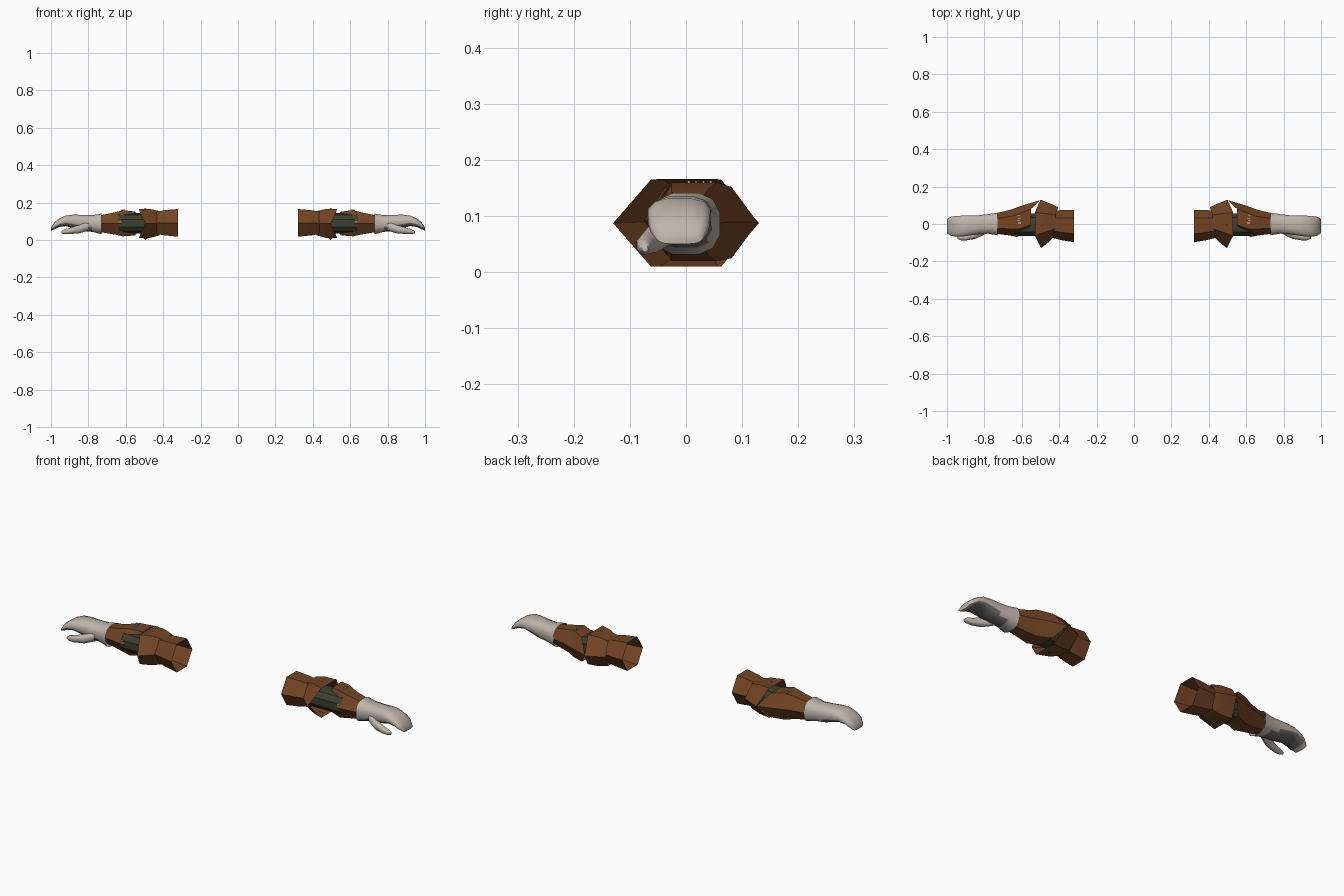
import bpy, math
from mathutils import Vector

if "Cube" in bpy.data.objects:
    bpy.data.objects.remove(bpy.data.objects["Cube"])


def mat(name, rgb):
    m = bpy.data.materials.new(name)
    m.diffuse_color = (*rgb, 1)
    m.use_nodes = True
    m.node_tree.nodes["Principled BSDF"].inputs["Base Color"].default_value = m.diffuse_color
    return m


LEATHER = mat("brown leather", (0.17, 0.058, 0.018))
CLOTH = mat("dark green cloth", (0.045, 0.05, 0.028))
GLOVE = mat("pale glove", (0.52, 0.46, 0.40))
PALM = mat("grey palm", (0.17, 0.16, 0.15))
LACE = mat("white lace", (0.75, 0.72, 0.66))


def make(name, verts, faces, mats, angle=35):
    """Mesh for the +x arm, mirrored to the other arm."""
    me = bpy.data.meshes.new(name)
    me.from_pydata(verts, [], faces)
    me.validate()
    for m in mats:
        me.materials.append(m)
    for p in me.polygons:
        p.use_smooth = True
    me.set_sharp_from_angle(angle=math.radians(angle))
    ob = bpy.data.objects.new(name, me)
    bpy.context.collection.objects.link(ob)
    ob.modifiers.new("other arm", 'MIRROR').use_mirror_merge = False
    return ob


def loft(rings, cap=False):
    n = len(rings[0])
    verts = [v for r in rings for v in r]
    faces = [(i * n + j, i * n + (j + 1) % n, (i + 1) * n + (j + 1) % n, (i + 1) * n + j)
             for i in range(len(rings) - 1) for j in range(n)]
    if cap:
        faces.append(tuple(range((len(rings) - 1) * n, len(rings) * n)))
    return verts, faces


def hexa(xf, xm, xb, yf, yb, zb, zt):
    """Hexagon with points at front and back; x may differ front / middle / back."""
    a, b, zc = yf + 0.26 * (yb - yf), yf + 0.74 * (yb - yf), (zb + zt) / 2
    return [(xf, yf, zc), (xm, a, zb), (xm, b, zb), (xb, yb, zc), (xm, b, zt), (xm, a, zt)]


def oval(x, yf, yb, zb, zt, n=12, power=0.75):
    ring = []
    for k in range(n):
        t = 2 * math.pi * (k + 0.5) / n
        c, s = math.cos(t), math.sin(t)
        c, s = [math.copysign(abs(v) ** power, v) for v in (c, s)]
        ring.append((x, (yf + yb) / 2 + c * (yb - yf) / 2, (zb + zt) / 2 + s * (zt - zb) / 2))
    return ring


# upper sleeve, open at the shoulder end
make("upper_sleeve", *loft([
    hexa(.32, .32, .32, -.098, .076, .018, .166),
    hexa(.39, .39, .39, -.086, .074, .025, .16),
    hexa(.45, .45, .45, -.07, .07, .035, .15)]), [LEATHER])

# elbow guard flaring toward the hand, open at the crook
make("elbow_guard", *loft([
    hexa(.425, .42, .405, -.066, .09, .025, .155),
    hexa(.455, .47, .445, -.095, .108, .012, .166),
    hexa(.497, .53, .50, -.13, .13, .01, .165)]), [LEATHER])

# forearm sleeve, its back reaching up under the guard
make("forearm_sleeve", *loft([
    hexa(.60, .55, .50, -.052, .128, .025, .152),
    hexa(.625, .615, .60, -.07, .098, .02, .16),
    hexa(.66, .66, .66, -.062, .076, .03, .148),
    hexa(.75, .75, .75, -.05, .055, .045, .13)]), [LEATHER])

# cloth showing in the crook of the elbow
make("inner_arm", *loft([oval(x, -.066, .06, .036, .144, 10, .9)
                         for x in (.44, .54, .64)]), [CLOTH])

# mitten hand with a grey palm
hand = make("hand", *loft([
    oval(.73, -.062, .062, .03, .143),
    oval(.78, -.053, .054, .043, .134),
    oval(.83, -.056, .048, .047, .136),
    oval(.88, -.063, .046, .062, .137),
    oval(.92, -.069, .046, .074, .132),
    oval(.955, -.069, .044, .07, .116),
    oval(.98, -.064, .04, .058, .097),
    oval(1.0, -.05, .028, .05, .068)], cap=True), [GLOVE, PALM], 60)
for p in hand.data.polygons:
    if p.normal.z < -0.5 and 0.78 < p.center.x < 0.97:
        p.material_index = 1

# thumb: rings around a short path
path = [((.80, -.035, .075), .026), ((.85, -.06, .058), .024),
        ((.90, -.073, .049), .018), ((.93, -.075, .045), .014), ((.945, -.073, .042), .006)]
make("thumb", *loft([oval(c[0], c[1] - r * .9, c[1] + r * .9, c[2] - r, c[2] + r, 8, 1)
                     for c, r in path], cap=True), [GLOVE], 60)


def plate(name, centre, size, material):
    (cx, cy, cz), (sx, sy, sz) = centre, size
    v = [(cx + a * sx / 2, cy + b * sy / 2, cz + c * sz / 2)
         for a in (-1, 1) for b in (-1, 1) for c in (-1, 1)]
    f = [(0, 1, 3, 2), (4, 6, 7, 5), (0, 4, 5, 1), (2, 3, 7, 6), (0, 2, 6, 4), (1, 5, 7, 3)]
    make(name, v, f, [material])


# white lacing across the top of the forearm, and at its front edge
for i in range(4):
    plate("forearm_lace", (.612 + .005 * (i % 2), .005 + .013 * i, .161), (.014, .004, .004), LACE)
for z in (.10, .108):
    plate("front_lace", (.632, -.064, z), (.012, .006, .003), LACE)

# small tie ends above and below the guard
for z0, z1 in ((.163, .171), (.013, 0)):
    make("guard_tie", [(.48, -.012, z0), (.51, -.012, z0), (.495, 0, z1)], [(0, 1, 2)], [LEATHER])
